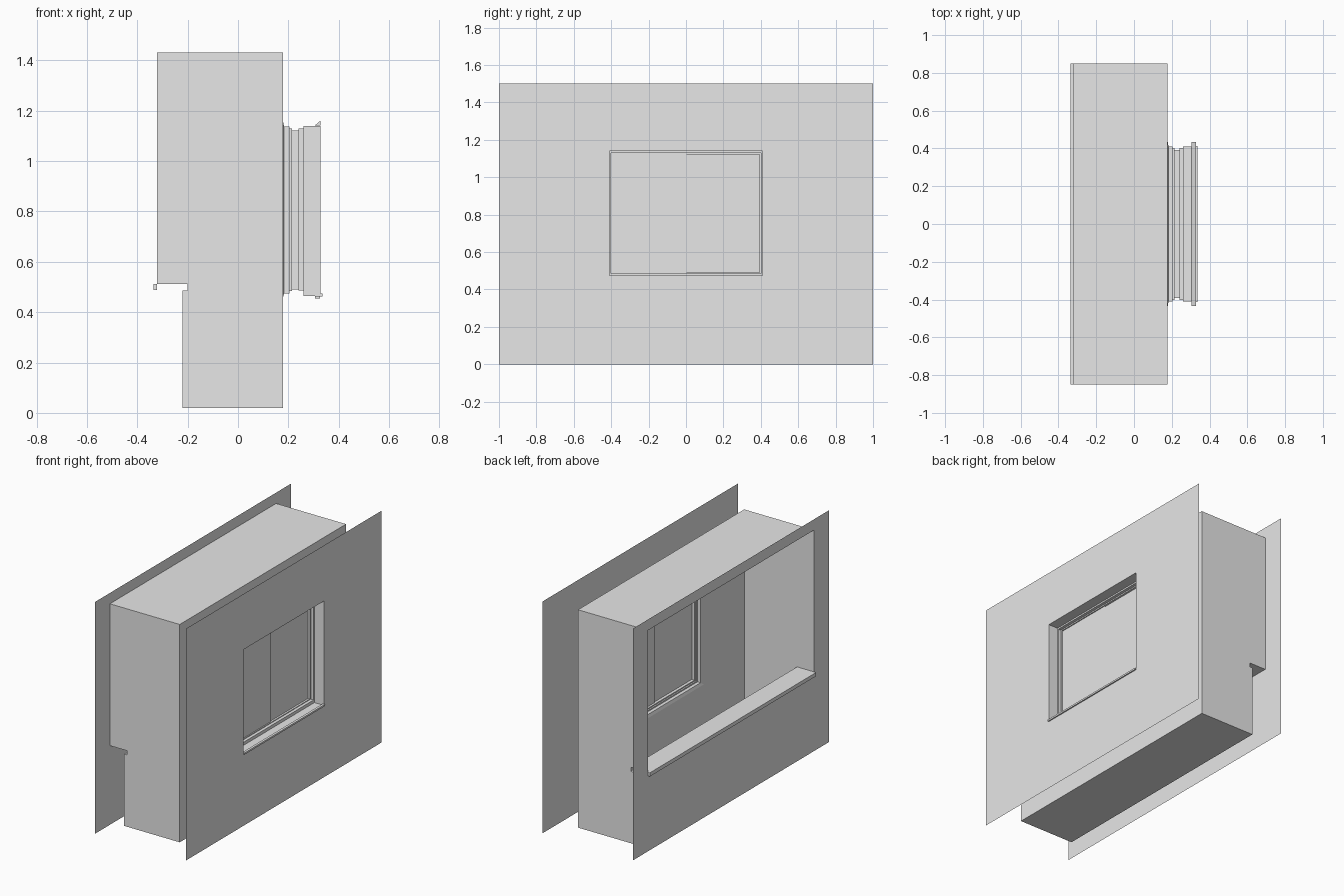
import bpy, bmesh

cube = bpy.data.objects.get("Cube")
if cube:
    bpy.data.objects.remove(cube, do_unlink=True)

grey = bpy.data.materials.new("plain_grey")
grey.use_nodes = True
grey.diffuse_color = (0.8, 0.8, 0.8, 1)
grey.node_tree.nodes["Principled BSDF"].inputs["Base Color"].default_value = (0.8, 0.8, 0.8, 1)


def finish(name, bm):
    mesh = bpy.data.meshes.new(name)
    bm.normal_update()
    bm.to_mesh(mesh)
    bm.free()
    mesh.materials.append(grey)
    obj = bpy.data.objects.new(name, mesh)
    bpy.context.collection.objects.link(obj)
    return obj


def loft(name, rings):
    """Sheet through upright rectangles given as (x, half width, bottom, top)."""
    bm = bmesh.new()
    loops = []
    for x, w, low, high in rings:
        corners = [(-w, low), (w, low), (w, high), (-w, high)]
        loops.append([bm.verts.new((x, y, z)) for y, z in corners])
    for a, b in zip(loops, loops[1:]):
        for i in range(4):
            j = (i + 1) % 4
            bm.faces.new((a[i], a[j], b[j], b[i]))
    return finish(name, bm)


def extrude(name, profile, w, caps=True, closed=True):
    """Extrude an x-z profile from y = -w to y = w."""
    bm = bmesh.new()
    near, far = ([bm.verts.new((x, y, z)) for x, z in profile] for y in (-w, w))
    n = len(profile)
    for i in range(n if closed else n - 1):
        j = (i + 1) % n
        bm.faces.new((near[i], near[j], far[j], far[i]))
    if caps:
        bm.faces.new(near[::-1])
        bm.faces.new(far)
    return finish(name, bm)


def bar(name, x0, x1, z0, z1, w):
    return extrude(name, [(x0, z0), (x0, z1), (x1, z1), (x1, z0)], w)


BACK, INNER, OUTER = -0.322, 0.178, 0.328
ROOM_W, FLOOR, LEDGE, CEILING = 0.85, 0.02, 0.512, 1.43
trim_ring = (INNER, 0.437, 0.455, 1.16)
opening = (0.41, 0.465, 1.14)

# Two large outer sheets, each with an opening
loft("window_side_panel", [(OUTER, 1, 0, 1.5), (OUTER, *opening)])
loft("open_side_panel", [(BACK, 1, 0, 1.5), (BACK, ROOM_W, LEDGE, CEILING)])

# Recess between them: ledge, low wall, floor, ceiling and end walls
section = [(BACK, LEDGE), (-0.2, LEDGE), (-0.2, 0.485), (-0.22, 0.485),
           (-0.22, FLOOR), (INNER, FLOOR), (INNER, CEILING), (BACK, CEILING)]
extrude("ledge_and_low_wall", section[:5], ROOM_W, caps=False, closed=False)
extrude("floor", section[4:6], ROOM_W, caps=False, closed=False)
extrude("ceiling", section[6:], ROOM_W, caps=False, closed=False)
for side, y in (("left", ROOM_W), ("right", -ROOM_W)):
    bm = bmesh.new()
    corners = [bm.verts.new((x, y, z)) for x, z in section]
    bm.faces.new(corners if y > 0 else corners[::-1])
    finish(side + "_end_wall", bm)
loft("inner_wall", [(INNER, ROOM_W, FLOOR, CEILING), trim_ring])

# Rounded-off front lip of the ledge
bar("ledge_lip", -0.336, BACK, 0.488, LEDGE, ROOM_W)

# Stepped window lining running through to the outer panel
lining = [trim_ring]
for x0, x1, size in ((0.183, 0.205, (0.41, 0.475, 1.138)),
                     (0.205, 0.214, (0.402, 0.483, 1.13)),
                     (0.214, 0.24, (0.393, 0.49, 1.122)),
                     (0.24, 0.26, (0.402, 0.485, 1.13)),
                     (0.26, OUTER, opening)):
    lining += [(x0, *size), (x1, *size)]
loft("window_lining", lining)

# Two sliding panes, slightly offset in depth
for side, x, y0, y1 in (("right", 0.233, -0.393, 0.004), ("left", 0.227, -0.004, 0.393)):
    bm = bmesh.new()
    points = [(y0, 0.49), (y1, 0.49), (y1, 1.122), (y0, 1.122)]
    bm.faces.new([bm.verts.new((x, y, z)) for y, z in points])
    finish(side + "_pane", bm)

# Outer sill and sloped head trim behind the panel
bar("sill_nose", 0.32, 0.336, 0.463, 0.474, 0.412)
bar("sill_support", 0.306, 0.326, 0.455, 0.465, 0.435)
extrude("head_trim", [(0.305, 1.141), (0.327, 1.16), (0.327, 1.141)], 0.435)
